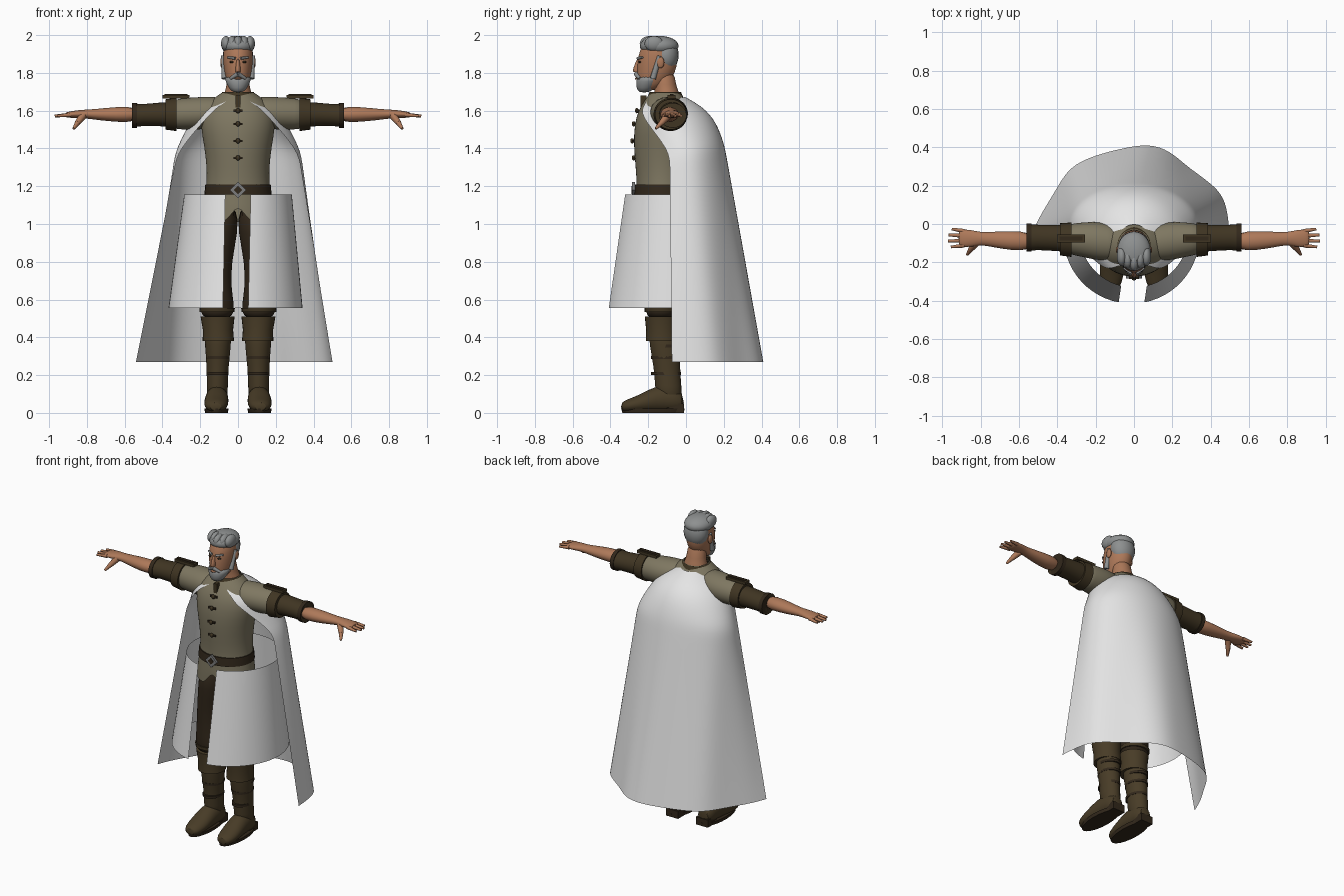
import bpy, bmesh, math
from mathutils import Vector, Matrix

cube = bpy.data.objects.get("Cube")
if cube:
    bpy.data.objects.remove(cube, do_unlink=True)


def material(name, red, green, blue):
    mat = bpy.data.materials.new(name)
    mat.use_nodes = True
    mat.diffuse_color = (red, green, blue, 1)
    shader = mat.node_tree.nodes["Principled BSDF"]
    shader.inputs["Base Color"].default_value = (red, green, blue, 1)
    shader.inputs["Roughness"].default_value = 0.8
    return mat


cloth = material("white cloth", .78, .78, .78)
tan = material("tan tunic", .21, .185, .12)
skin = material("skin", .42, .19, .1)
grey = material("grey hair", .27, .28, .28)
boot = material("boot leather", .065, .045, .02)
sleeve = material("sleeve leather", .05, .035, .016)
dark = material("dark brown", .032, .021, .011)
steel = material("steel", .2, .2, .2)


def finish(name, bm, mat, subdiv=0, angle=50):
    bmesh.ops.recalc_face_normals(bm, faces=bm.faces)
    mesh = bpy.data.meshes.new(name)
    bm.to_mesh(mesh)
    bm.free()
    mesh.materials.append(mat)
    mesh.shade_smooth()
    mesh.set_sharp_from_angle(angle=math.radians(angle))
    obj = bpy.data.objects.new(name, mesh)
    bpy.context.collection.objects.link(obj)
    if subdiv:
        mod = obj.modifiers.new("smooth", 'SUBSURF')
        mod.levels = mod.render_levels = subdiv
    return obj


def sheet(name, rows, mat, wrap=False, caps=False, subdiv=0):
    """Skin a grid of points, optionally closed into a tube."""
    bm = bmesh.new()
    grid = [[bm.verts.new(p) for p in row] for row in rows]
    count = len(rows[0])
    for low, high in zip(grid, grid[1:]):
        for i in range(count if wrap else count - 1):
            j = (i + 1) % count
            bm.faces.new((low[i], low[j], high[j], high[i]))
    if caps:
        bm.faces.new(grid[0])
        bm.faces.new(grid[-1])
    return finish(name, bm, mat, subdiv)


def loft(name, rings, mat, axis='z', side=1, subdiv=1, caps=True, sides=20):
    """Elliptical sections: position on axis, two centres, two radii."""
    rows = []
    for along, c1, c2, r1, r2 in rings:
        row = []
        for i in range(sides):
            a = math.tau * i / sides
            u, v = c1 + r1 * math.cos(a), c2 + r2 * math.sin(a)
            x, y, z = {'z': (u, v, along), 'x': (along, u, v), 'y': (u, along, v)}[axis]
            row.append((x * side, y, z))
        rows.append(row)
    return sheet(name, rows, mat, True, caps, subdiv)


def ball(name, loc, size, mat):
    bm = bmesh.new()
    bmesh.ops.create_uvsphere(bm, u_segments=20, v_segments=12, radius=1,
                              matrix=Matrix.Translation(loc) @ Matrix.Diagonal((*size, 1)))
    return finish(name, bm, mat)


def box(name, loc, size, mat, turn=0):
    bm = bmesh.new()
    place = Matrix.Translation(loc) @ Matrix.Rotation(math.radians(turn), 4, 'Y')
    bmesh.ops.create_cube(bm, size=1, matrix=place @ Matrix.Diagonal((*size, 1)))
    return finish(name, bm, mat, angle=30)


def limb(name, start, end, r1, r2, mat):
    a, b = Vector(start), Vector(end)
    bm = bmesh.new()
    place = Matrix.Translation((a + b) / 2) @ (b - a).to_track_quat('Z', 'Y').to_matrix().to_4x4()
    bmesh.ops.create_cone(bm, cap_ends=True, segments=10, radius1=r1, radius2=r2,
                          depth=(b - a).length, matrix=place)
    return finish(name, bm, mat)


# Tunic, with a notch in the front hem
tunic = loft("tunic", [(1.01, 0, -.12, .19, .15), (1.1, 0, -.12, .185, .15), (1.2, 0, -.12, .167, .14),
                       (1.3, 0, -.12, .165, .147), (1.42, 0, -.12, .18, .158), (1.52, 0, -.12, .2, .154),
                       (1.6, 0, -.12, .19, .135), (1.66, 0, -.11, .14, .105), (1.7, 0, -.11, .078, .078)],
             tan, caps=False, sides=32)
for v in tunic.data.vertices:
    if v.co.z < 1.05 and v.co.y < -.2:
        v.co.z += max(0, .09 - 1.4 * abs(v.co.x))
loft("collar_trim", [(1.675, 0, -.11, .1, .095), (1.7, 0, -.11, .084, .084)], sleeve, caps=False)
loft("belt", [(1.155, 0, -.12, .178, .155), (1.21, 0, -.12, .173, .15)], dark, subdiv=0, sides=32)
box("belt_buckle", (0, -.278, 1.18), (.06, .014, .06), steel, 45)
box("buckle_centre", (0, -.284, 1.18), (.03, .008, .03), dark, 45)
box("neck_placket", (0, -.225, 1.64), (.024, .03, .08), sleeve)
for i, (y, z) in enumerate([(-.255, 1.6), (-.272, 1.53), (-.28, 1.44), (-.272, 1.35)]):
    box(f"clasp_bar_{i}", (0, y, z), (.05, .012, .012), dark)
    ball(f"clasp_knot_{i}", (0, y - .005, z), (.012, .01, .014), sleeve)

# Head, hair and beard
loft("neck", [(1.62, 0, -.1, .09, .07), (1.69, 0, -.1, .076, .07), (1.73, 0, -.11, .058, .056),
              (1.82, 0, -.12, .06, .06)], skin)
loft("head", [(1.705, 0, -.2, .03, .04), (1.74, 0, -.18, .058, .078), (1.8, 0, -.157, .074, .104),
              (1.86, 0, -.152, .08, .107), (1.92, 0, -.147, .08, .1), (1.975, 0, -.14, .06, .075)], skin)
ball("hair_back", (0, -.107, 1.895), (.08, .068, .092), grey)
ball("hair_top", (0, -.142, 1.943), (.088, .103, .053), grey)
for i in range(5):
    x = .032 * (i - 2)
    ball(f"hair_lock_{i}", (x, -.195 + abs(x) * .4, 1.955), (.026, .05, .04), grey)
loft("beard", [(1.695, 0, -.222, .028, .028), (1.72, 0, -.213, .05, .05), (1.755, 0, -.2, .067, .066),
               (1.79, 0, -.185, .076, .07)], grey)
loft("nose", [(1.8, 0, -.26, .018, .028), (1.825, 0, -.258, .013, .022), (1.88, 0, -.248, .009, .012)], skin, sides=10)
ball("lower_lip", (0, -.262, 1.77), (.018, .009, .006), skin)
for side, word in ((-1, "right"), (1, "left")):
    limb(f"{word}_moustache", (0, -.264, 1.795), (side * .04, -.245, 1.77), .013, .008, grey)
    limb(f"{word}_sideburn", (side * .071, -.175, 1.77), (side * .078, -.14, 1.89), .016, .012, grey)
    limb(f"{word}_eyebrow", (side * .015, -.256, 1.877), (side * .055, -.23, 1.882), .008, .005, grey)
    ball(f"{word}_eye", (side * .032, -.244, 1.858), (.014, .008, .006), dark)
    ball(f"{word}_ear", (side * .084, -.135, 1.855), (.01, .02, .03), skin)

# Arms, hands and shoulder straps
for side, word in ((-1, "right"), (1, "left")):
    loft(f"{word}_shoulder", [(.06, -.1, 1.6, .08, .07), (.14, -.095, 1.59, .1, .085), (.22, -.085, 1.585, .1, .088),
                              (.3, -.08, 1.583, .085, .083), (.37, -.078, 1.58, .076, .076)], tan, 'x', side)
    loft(f"{word}_sleeve_band", [(.325, -.082, 1.58, .09, .088), (.385, -.08, 1.58, .084, .08)],
         sleeve, 'x', side, subdiv=0, sides=28)
    loft(f"{word}_lower_sleeve", [(.35, -.075, 1.58, .07, .066), (.42, -.072, 1.58, .068, .062),
                                  (.5, -.07, 1.577, .066, .058), (.56, -.07, 1.575, .07, .063)],
         sleeve, 'x', side, subdiv=0, sides=28)
    loft(f"{word}_sleeve_hem", [(.535, -.07, 1.575, .073, .066), (.56, -.07, 1.575, .073, .066)],
         dark, 'x', side, subdiv=0, sides=28)
    box(f"{word}_epaulette", (side * .328, -.076, 1.674), (.145, .042, .018), sleeve)
    box(f"{word}_epaulette_trim", (side * .328, -.076, 1.685), (.12, .02, .006), dark)
    loft(f"{word}_forearm", [(.53, -.09, 1.58, .052, .044), (.65, -.087, 1.58, .05, .04),
                             (.74, -.08, 1.58, .04, .03), (.8, -.076, 1.582, .032, .024),
                             (.85, -.075, 1.582, .046, .021), (.9, -.074, 1.578, .046, .016),
                             (.915, -.074, 1.578, .038, .011)], skin, 'x', side)
    for i in range(4):
        y = -.112 + .025 * i
        reach = (.955, .97, .968, .95)[i]
        limb(f"{word}_finger_{i}", (side * .885, y, 1.578), (side * reach, y * 1.25 + .02, 1.572), .012, .007, skin)
    limb(f"{word}_thumb_base", (side * .82, -.095, 1.575), (side * .85, -.13, 1.535), .021, .015, skin)
    limb(f"{word}_thumb", (side * .848, -.127, 1.538), (side * .87, -.16, 1.505), .015, .007, skin)

# Legs and boots
for side, word in ((-1, "right"), (1, "left")):
    loft(f"{word}_trouser_leg", [(1.1, .08, -.12, .085, .12), (.95, .09, -.12, .09, .115), (.8, .112, -.125, .078, .095),
                                 (.66, .115, -.13, .08, .085), (.58, .112, -.13, .092, .088),
                                 (.53, .11, -.13, .088, .082), (.5, .11, -.13, .07, .07)], dark, side=side)
    loft(f"{word}_boot_cuff", [(.38, .104, -.125, .083, .088), (.44, .106, -.127, .08, .084),
                               (.51, .108, -.13, .09, .088)], boot, side=side, subdiv=0, sides=28)
    loft(f"{word}_boot_shaft", [(.48, .106, -.125, .075, .078), (.36, .106, -.115, .07, .08),
                                (.24, .108, -.1, .058, .07), (.14, .11, -.095, .056, .07),
                                (.06, .11, -.085, .058, .072)], boot, side=side)
    loft(f"{word}_foot", [(-.01, .11, .055, .042, .05), (-.07, .11, .075, .058, .07), (-.16, .112, .075, .062, .072),
                          (-.24, .116, .05, .066, .048), (-.31, .118, .038, .056, .034),
                          (-.345, .118, .032, .03, .024)], boot, 'y', side)
    loft(f"{word}_sole", [(0, .114, -.175, .06, .162), (.022, .114, -.175, .064, .168)], dark, side=side, subdiv=0)
    box(f"{word}_heel", (side * .11, -.055, .025), (.088, .09, .05), dark)
    for i, z in enumerate((.2, .285, .345)):
        wide = .058 + .06 * (z - .2)
        loft(f"{word}_boot_strap_{i}", [(z, .107, -.105, wide, .079), (z + .016, .107, -.105, wide, .079)],
             dark, side=side, subdiv=0)
    loft(f"{word}_knee_strap", [(.535, .111, -.13, .093, .09), (.555, .111, -.13, .094, .091)],
         sleeve, side=side, subdiv=0)

# Waist skirt, open at the front
rows = []
for step in range(5):
    t = step / 4
    radius = .285 + .07 * t
    gap = math.asin(.067 / radius)
    angles = [gap + (math.tau - 2 * gap) * i / 56 for i in range(57)]
    rows.append([(radius * math.sin(a) - .013 * t, -.045 - .015 * t - radius * math.cos(a), 1.155 - .6 * t)
                 for a in angles])
sheet("waist_skirt", rows, cloth)

# Cape: domed shoulder rows, then straight drapes to a wavy hem
hem = [(-.54, -.075), (-.5, .03), (-.41, .17), (-.34, .3), (-.2, .36), (-.06, .395), (.08, .42),
       (.19, .38), (.27, .305), (.37, .235), (.46, .16), (.49, .06), (.5, -.075)]
rows = []
for wide, centre, depth, reach, back, front in [(.1, -.12, .12, 140, 1.672, 1.648), (.19, -.09, .185, 141, 1.62, 1.61),
                                                (.26, -.06, .223, 140, 1.545, 1.56),
                                                (.335, -.015, .22, 109, 1.43, 1.39)]:
    row = []
    for i in range(len(hem)):
        t = (i - 6) / 6
        a = math.radians(reach * t)
        row.append(Vector((wide * math.sin(a), centre + depth * math.cos(a), back + (front - back) * t * t)))
    rows.append(row)
top = rows[-1]
for t in (.08, .3, .55, .8, 1):
    rows.append([p.lerp(Vector((*h, .27)), t) for p, h in zip(top, hem)])
cape = sheet("cape", rows, cloth, subdiv=2)
cape.modifiers[0].boundary_smooth = 'PRESERVE_CORNERS'
